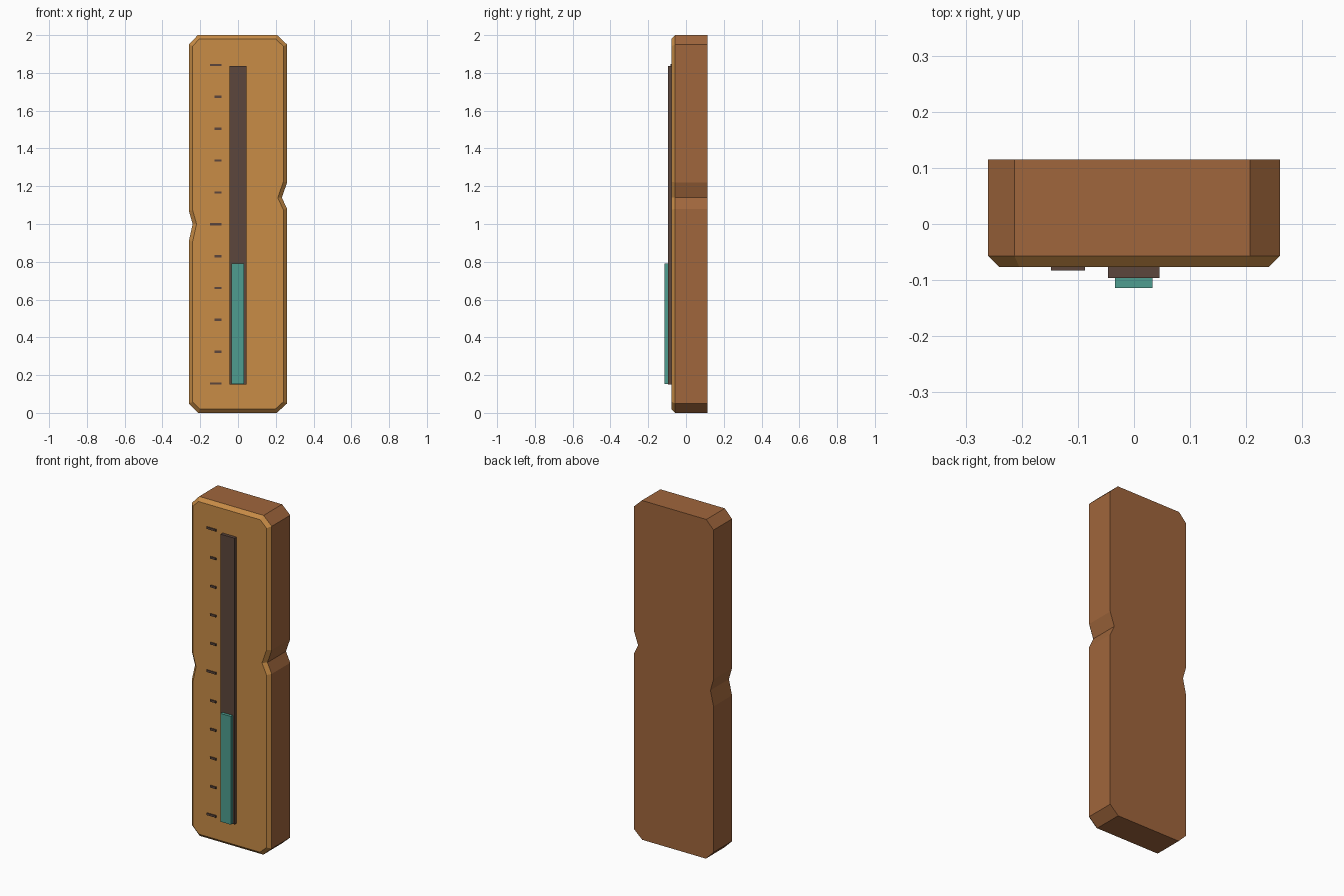
import bpy, bmesh

cube = bpy.data.objects.get("Cube")
if cube:
    bpy.data.objects.remove(cube, do_unlink=True)


def material(name, rgb):
    lin = [(c / 255 / 12.92) if c < 11 else ((c / 255 + 0.055) / 1.055) ** 2.4 for c in rgb]
    m = bpy.data.materials.new(name)
    m.use_nodes = True
    m.diffuse_color = (*lin, 1)
    m.node_tree.nodes["Principled BSDF"].inputs["Base Color"].default_value = (*lin, 1)
    return m


light_wood = material("light wood", (200, 140, 70))
dark_wood = material("dark wood", (160, 102, 60))
dark_brown = material("dark brown", (92, 70, 60))
teal = material("teal", (78, 158, 144))


def finish(bm, name, mats):
    bmesh.ops.recalc_face_normals(bm, faces=bm.faces)
    mesh = bpy.data.meshes.new(name)
    bm.to_mesh(mesh)
    bm.free()
    for m in mats:
        mesh.materials.append(m)
    obj = bpy.data.objects.new(name, mesh)
    bpy.context.collection.objects.link(obj)
    return obj


def box(name, x, y, z, mat):
    """Box from (min, max) ranges on each axis."""
    bm = bmesh.new()
    bmesh.ops.create_cube(bm, size=1)
    for v in bm.verts:
        for i, (lo, hi) in enumerate((x, y, z)):
            v.co[i] = hi if v.co[i] > 0 else lo
    return finish(bm, name, [mat])


# Wooden board: clipped corners, one nick in each long side, chamfered front rim
BACK, RIM, FRONT = 0.115, -0.057, -0.077
outline = [
    (-0.21, 0), (0.205, 0), (0.26, 0.05),
    (0.26, 1.08), (0.232, 1.14), (0.26, 1.22),
    (0.26, 1.95), (0.207, 2), (-0.213, 2), (-0.26, 1.95),
    (-0.26, 1.07), (-0.24, 1.0), (-0.26, 0.91), (-0.26, 0.05),
]
bm = bmesh.new()
face = bm.faces.new([bm.verts.new((x, BACK, z)) for x, z in outline])
ext = bmesh.ops.extrude_face_region(bm, geom=[face], use_keep_orig=True)["geom"]
front = next(g for g in ext if isinstance(g, bmesh.types.BMFace))
for v in front.verts:
    v.co.y = RIM
bmesh.ops.recalc_face_normals(bm, faces=bm.faces)
rim = bmesh.ops.inset_region(bm, faces=[front], thickness=0.02, use_even_offset=True)["faces"]
for v in front.verts:
    v.co.y = FRONT
for f in [front, *rim]:
    f.material_index = 1
finish(bm, "board", [dark_wood, light_wood])

# Gauge channel and its fill bar
box("gauge_channel", (-0.046, 0.045), (-0.096, FRONT), (0.15, 1.837), dark_brown)
box("gauge_fill", (-0.034, 0.033), (-0.114, -0.096), (0.152, 0.79), teal)

# Scale marks, longer at the ends and the middle
for i in range(11):
    z = 0.155 + i * 0.1687
    left = -0.148 if i % 5 == 0 else -0.124
    box(f"scale_mark_{i}", (left, -0.087), (-0.083, FRONT), (z - 0.006, z + 0.006), dark_brown)
